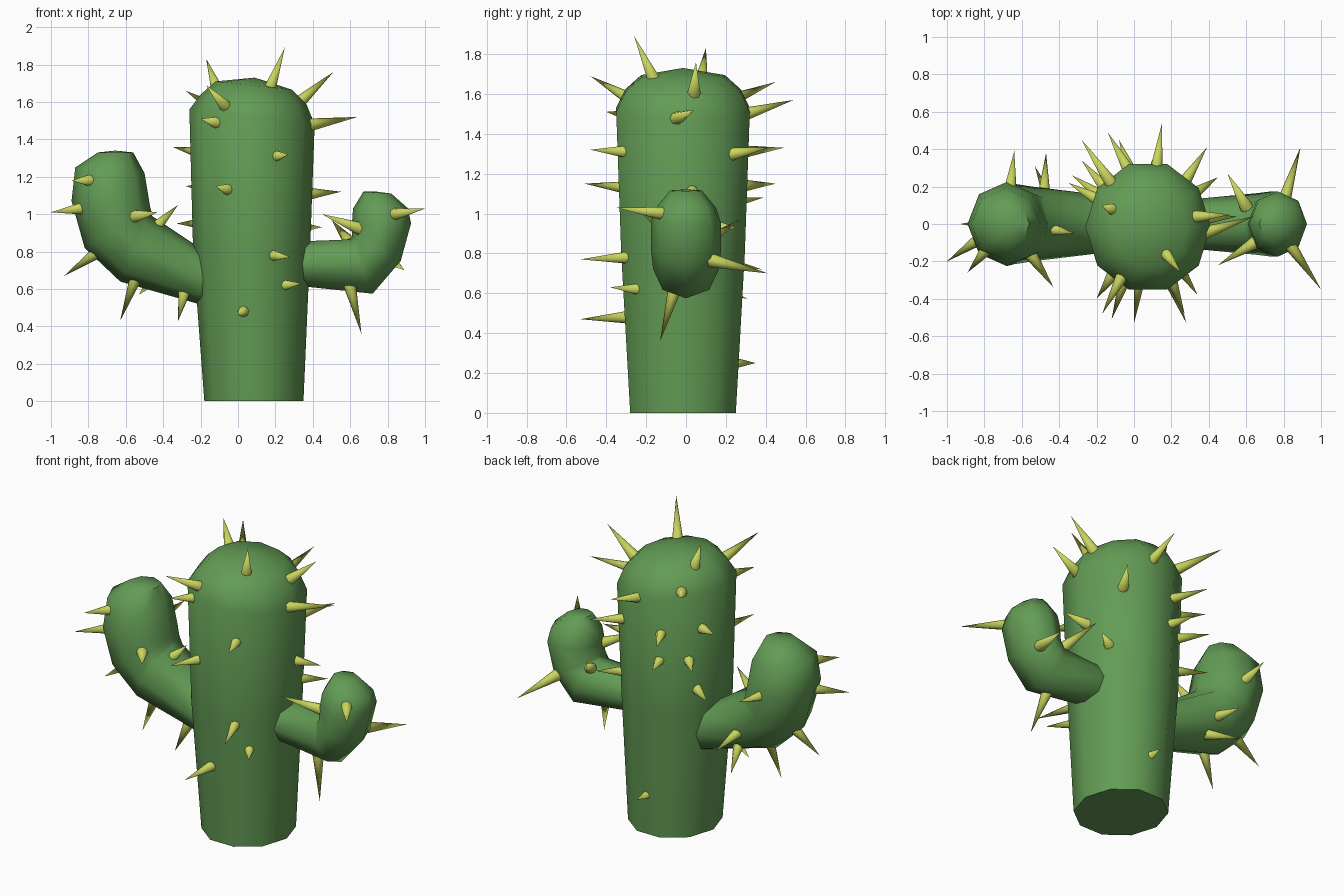
import bpy, bmesh, math
from mathutils import Vector


def material(name, rgb):
    m = bpy.data.materials.new(name)
    m.diffuse_color = (*rgb, 1)
    return m


green = material("cactus green", (0.125, 0.33, 0.09))
yellow = material("spine yellow", (0.58, 0.66, 0.11))


def finish(bm, name, mat, angle):
    bmesh.ops.recalc_face_normals(bm, faces=bm.faces)
    me = bpy.data.meshes.new(name)
    bm.to_mesh(me)
    bm.free()
    ob = bpy.data.objects.new(name, me)
    me.materials.append(mat)
    bpy.context.collection.objects.link(ob)
    bpy.ops.object.select_all(action='DESELECT')
    ob.select_set(True)
    bpy.context.view_layer.objects.active = ob
    bpy.ops.object.shade_smooth_by_angle(angle=math.radians(angle))
    return ob


def tube(name, sections, tip, sides, yc=0.0):
    """Loft rings given as (x1, z1, x2, z2, half depth), closed with a tip point."""
    bm = bmesh.new()
    rings = []
    ymax = max(math.sin(2 * math.pi * i / sides) for i in range(sides))
    for x1, z1, x2, z2, hy in sections:
        a, b = Vector((x1, yc, z1)), Vector((x2, yc, z2))
        c, v = (a + b) / 2, (b - a) / 2
        ring = []
        for i in range(sides):
            t = 2 * math.pi * i / sides
            ring.append(bm.verts.new(c + v * math.cos(t) + Vector((0, hy / ymax * math.sin(t), 0))))
        rings.append(ring)
    for r, s in zip(rings, rings[1:]):
        for i in range(sides):
            j = (i + 1) % sides
            bm.faces.new((r[i], r[j], s[j], s[i]))
    bm.faces.new(rings[0])
    top = bm.verts.new(tip)
    for i in range(sides):
        bm.faces.new((rings[-1][i], rings[-1][(i + 1) % sides], top))
    return finish(bm, name, green, 55)


# Trunk with slightly tilted dome
tube("trunk", [(-0.18, 0, 0.35, 0, 0.265), (-0.24, 0.8, 0.385, 0.8, 0.31),
               (-0.26, 1.56, 0.41, 1.48, 0.335), (-0.20, 1.64, 0.365, 1.59, 0.29),
               (-0.12, 1.71, 0.29, 1.665, 0.21)], (0.09, -0.015, 1.73), 10, -0.015)

# Bent arms
tube("left_arm", [(-0.08, 0.47, -0.10, 0.77, 0.14), (-0.21, 0.52, -0.22, 0.83, 0.16),
                  (-0.63, 0.64, -0.46, 0.99, 0.20), (-0.82, 0.82, -0.462, 1.01, 0.215),
                  (-0.89, 1.07, -0.47, 1.04, 0.225), (-0.87, 1.25, -0.50, 1.22, 0.19),
                  (-0.75, 1.33, -0.56, 1.33, 0.10)], (-0.655, 0, 1.34), 8)
tube("right_arm", [(0.20, 0.62, 0.20, 0.85, 0.12), (0.34, 0.615, 0.34, 0.855, 0.135),
                   (0.72, 0.575, 0.60, 0.865, 0.165), (0.87, 0.75, 0.61, 0.88, 0.175),
                   (0.925, 0.95, 0.61, 0.96, 0.175), (0.91, 1.03, 0.615, 1.03, 0.15),
                   (0.82, 1.11, 0.67, 1.12, 0.08)], (0.745, 0, 1.12), 8)


def spines(name, pairs):
    """Cones from a base point on the skin to a tip point."""
    bm = bmesh.new()
    for b, t in pairs:
        b, t = Vector(b), Vector(t)
        d = (t - b).normalized()
        b = b - d * 0.03
        q = d.to_track_quat('Z', 'Y')
        tip = bm.verts.new(t)
        ring = [bm.verts.new(b + q @ Vector((0.036 * math.cos(k * math.pi / 4),
                                             0.036 * math.sin(k * math.pi / 4), 0))) for k in range(8)]
        bm.faces.new(ring)
        for k in range(8):
            bm.faces.new((ring[k], ring[(k + 1) % 8], tip))
    finish(bm, name, yellow, 60)


# Spines on each part
spines("trunk_front_spines", [
    ((.17, -.16, 1.67), (.25, -.26, 1.89)), ((.34, .04, 1.61), (.51, .05, 1.76)),
    ((.40, -.04, 1.48), (.64, .04, 1.52)), ((-.07, -.29, 1.58), (-.17, -.48, 1.69)),
    ((-.12, -.28, 1.49), (-.20, -.40, 1.51)), ((.20, -.30, 1.31), (.27, -.48, 1.32)),
    ((-.05, -.30, 1.13), (-.12, -.51, 1.15)), ((.18, -.28, .78), (.28, -.53, .77)),
    ((.24, -.23, .62), (.34, -.38, .63)), ((.03, -.29, .48), (0, -.53, .47))])
spines("trunk_back_spines", [
    ((-.12, .08, 1.69), (-.17, .10, 1.83)), ((.12, .30, 1.50), (.15, .54, 1.57)),
    ((.28, .24, 1.30), (.39, .41, 1.33)), ((-.13, .23, 1.57), (-.28, .45, 1.66)),
    ((-.03, .29, 1.31), (-.14, .49, 1.33)), ((-.02, .29, 1.14), (-.08, .45, 1.15)),
    ((-.21, .14, 1.33), (-.35, .22, 1.36)), ((.39, .03, 1.11), (.55, .04, 1.12)),
    ((.09, .24, .25), (.10, .35, .25)), ((.33, .17, .93), (.45, .25, .93)),
    ((-.19, .16, .95), (-.33, .26, .95)), ((-.16, .20, 1.14), (-.28, .34, 1.15))])
spines("left_arm_spines", [
    ((-.84, -.09, 1.03), (-1.0, -.20, 1.01)), ((-.80, -.15, 1.18), (-.89, -.26, 1.18)),
    ((-.54, -.18, .99), (-.43, -.34, 1.01)), ((-.43, -.03, .94), (-.32, -.05, 1.05)),
    ((-.76, 0, .79), (-.93, 0, .67)), ((-.55, -.04, .65), (-.63, -.05, .43)),
    ((-.29, -.08, .57), (-.32, -.17, .43)), ((-.48, .17, .76), (-.47, .38, .72)),
    ((-.45, .12, .65), (-.53, .31, .57)), ((-.66, .20, 1.05), (-.64, .39, 1.08))])
spines("right_arm_spines", [
    ((.84, -.12, 1.0), (1.0, -.35, 1.03)), ((.63, -.11, .93), (.45, -.22, 1.0)),
    ((.59, .11, .86), (.50, .27, .97)), ((.81, .15, .76), (.89, .41, .70)),
    ((.60, -.06, .61), (.66, -.13, .36))])
